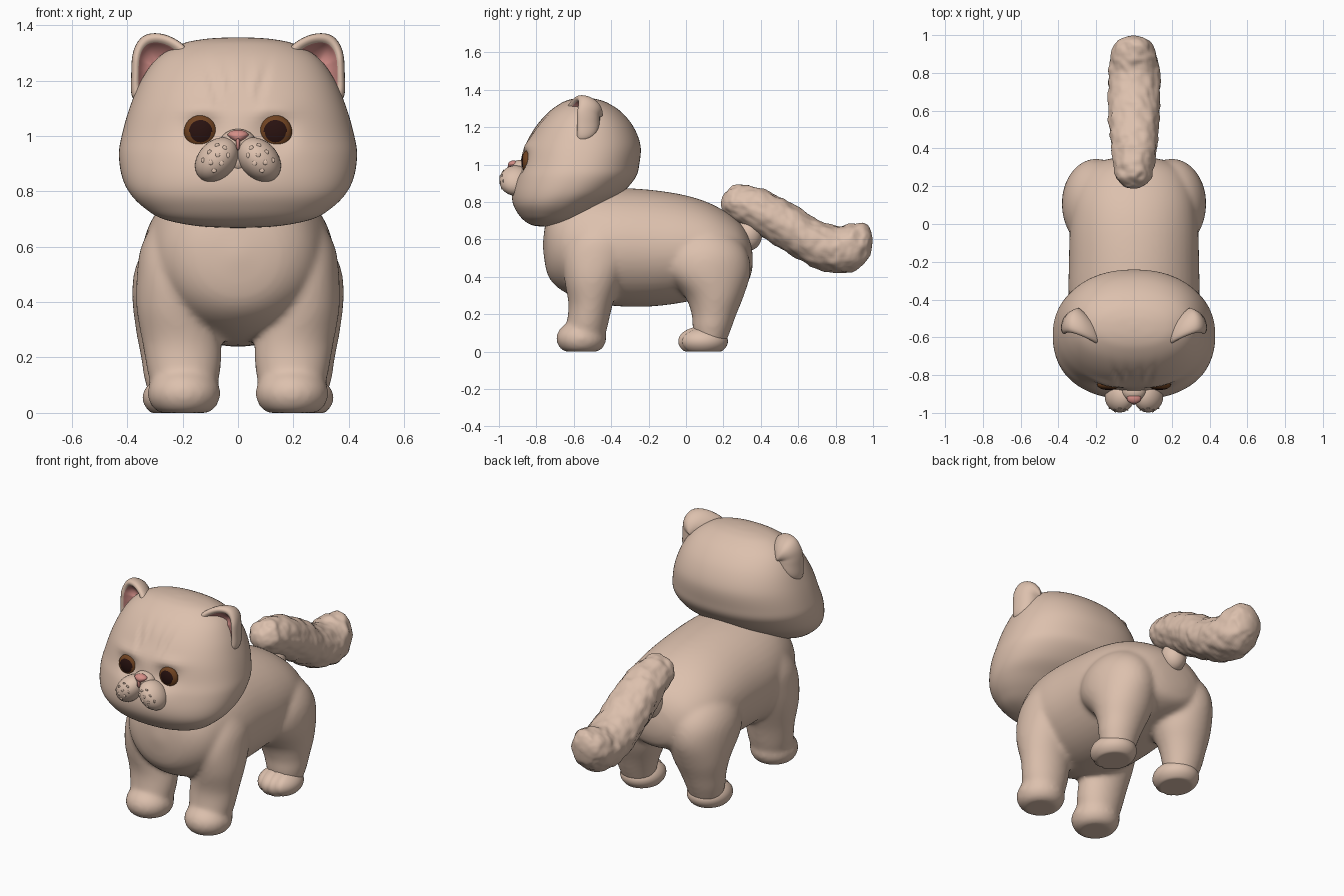
import bpy, bmesh, math
from mathutils import Matrix, Vector, noise

if "Cube" in bpy.data.objects:
    bpy.data.objects.remove(bpy.data.objects["Cube"])


def material(name, rgb):
    m = bpy.data.materials.new(name)
    m.diffuse_color = (*rgb, 1)
    m.use_nodes = True
    m.node_tree.nodes["Principled BSDF"].inputs["Base Color"].default_value = m.diffuse_color
    return m


FUR = material("beige_fur", (0.72, 0.53, 0.42))
PINK = material("ear_pink", (0.58, 0.24, 0.22))
NOSE = material("nose_pink", (0.66, 0.27, 0.24))
IRIS = material("iris_brown", (0.16, 0.055, 0.015))
PUPIL = material("pupil_dark", (0.022, 0.006, 0.005))


def finish(name, bm, mats=(FUR,), mirror=False):
    bmesh.ops.recalc_face_normals(bm, faces=bm.faces)
    for f in bm.faces:
        f.smooth = True
    me = bpy.data.meshes.new(name)
    bm.to_mesh(me)
    bm.free()
    for m in mats:
        me.materials.append(m)
    ob = bpy.data.objects.new(name, me)
    bpy.context.collection.objects.link(ob)
    if mirror:
        ob.modifiers.new("mirror", 'MIRROR').use_mirror_merge = False
    return ob


def spline(rows, k):
    """Catmull-Rom through parameter rows."""
    out = []
    for i in range(len(rows) - 1):
        p = [rows[max(0, min(len(rows) - 1, i + j))] for j in (-1, 0, 1, 2)]
        for s in range(k):
            t = s / k
            out.append([0.5 * (2 * b + (c - a) * t + (2 * a - 5 * b + 4 * c - d) * t * t
                               + (3 * b - a - 3 * c + d) * t ** 3) for a, b, c, d in zip(*p)])
    return out + [list(rows[-1])]


def skin(bm, rings):
    """Closed surface through rings of equal point count."""
    vs = [[bm.verts.new(p) for p in r] for r in rings]
    n = len(vs[0])
    for a, b in zip(vs, vs[1:]):
        for i in range(n):
            bm.faces.new((a[i], a[(i + 1) % n], b[(i + 1) % n], b[i]))
    bm.faces.new(vs[0])
    bm.faces.new(vs[-1])


def loft(bm, rows, axis='z', n=48, k=4, power=2.0, sx=1):
    """Rows are centre x, y, z and two half sizes across the axis."""
    rings = []
    for x, y, z, a, b in spline(rows, k):
        a, b, ring = max(a, .002), max(b, .002), []
        for i in range(n):
            t = 2 * math.pi * i / n
            c, s = [math.copysign(abs(q) ** (2 / power), q) for q in (math.cos(t), math.sin(t))]
            off = Vector((a * c, b * s, 0)) if axis == 'z' else Vector((a * c, 0, b * s))
            p = Vector((x, y, z)) + off
            ring.append(Vector((p.x * sx, p.y, p.z)))
        rings.append(ring)
    skin(bm, rings)


def ball(bm, centre, radii, turn=Matrix(), u=32, v=20):
    m = Matrix.Translation(centre) @ turn @ Matrix.Diagonal((*radii, 1))
    return bmesh.ops.create_uvsphere(bm, u_segments=u, v_segments=v, radius=1, matrix=m)['verts'], m


def paw(bm, c, r, depth):
    """Flat-soled ball with shallow toe grooves at the front."""
    for v in ball(bm, c, r, u=64, v=32)[0]:
        d = v.co - Vector(c)
        if d.y < 0:
            g = sum(math.exp(-((d.x - o) / .01) ** 2) for o in (-.055, 0, .055))
            v.co.y -= d.y * depth * g
            v.co.z -= max(d.z, 0) * depth * g * min(1, -d.y / .08)
        v.co.z = max(0, c[2] + (v.co.z - c[2]) * 1.08)


# body: torso, four legs and front paws fused into one smooth skin
bm = bmesh.new()
loft(bm, [(0, -.765, .57, .02, .02), (0, -.74, .57, .16, .16), (0, -.67, .57, .26, .24),
          (0, -.55, .57, .315, .295), (0, -.4, .56, .345, .315), (0, -.2, .553, .345, .313),
          (0, 0, .55, .338, .285), (0, .15, .543, .315, .24), (0, .27, .52, .26, .185),
          (0, .33, .5, .18, .13), (0, .352, .49, .09, .06), (0, .357, .49, .02, .02)], 'y')
for sx in (1, -1):
    loft(bm, [(.195, -.54, .05, .10, .095), (.195, -.53, .13, .128, .11), (.203, -.51, .25, .142, .118),
              (.232, -.5, .38, .135, .15), (.245, -.48, .5, .12, .175), (.235, -.46, .6, .115, .17),
              (.22, -.45, .7, .08, .12)], sx=sx)
    loft(bm, [(.225, .13, .04, .09, .08), (.225, .14, .13, .115, .105), (.218, .15, .2, .132, .12),
              (.207, .15, .3, .162, .16), (.2, .11, .42, .182, .235), (.2, .1, .52, .172, .232),
              (.19, .1, .6, .14, .18), (.18, .1, .66, .08, .09)], sx=sx)
    paw(bm, (.195 * sx, -.56, .07), (.132, .134, .09), 0)
body = finish("body", bm)
rm = body.modifiers.new("fuse", 'REMESH')
rm.mode, rm.voxel_size, rm.use_smooth_shade = 'VOXEL', 0.013, True
sm = body.modifiers.new("soften", 'SMOOTH')
sm.factor, sm.iterations = 0.5, 12

# hind paws with toes
bm = bmesh.new()
paw(bm, (.222, .09, .055), (.122, .134, .075), .07)
finish("hind_paws", bm, mirror=True)

# head: wide rounded-box rings, then eye hollows and forehead creases
HEAD = [(.668, -.76, -.73, .02), (.675, -.82, -.66, .15), (.7, -.865, -.59, .27), (.74, -.9, -.51, .338),
        (.79, -.925, -.43, .388), (.85, -.93, -.34, .418), (.93, -.915, -.27, .43), (1.0, -.89, -.25, .42),
        (1.1, -.862, -.243, .392), (1.2, -.805, -.28, .35), (1.28, -.735, -.345, .292),
        (1.33, -.665, -.42, .21), (1.35, -.61, -.48, .12), (1.356, -.56, -.53, .02)]
bm = bmesh.new()
loft(bm, [(0, (f + b) / 2, z, w, (b - f) / 2) for z, f, b, w in HEAD], n=128, k=6, power=2.2)
for v in bm.verts:
    x, y, z = abs(v.co.x), v.co.y, v.co.z
    if y < -.6:
        v.co.y += .03 * math.exp(-((x - .125) ** 2 + (z - 1.01) ** 2) / .004)
        v.co.y -= .014 * math.exp(-((x - .135) / .08) ** 2 - ((z - 1.095) / .03) ** 2)
        fade = math.exp(-((z - 1.17) / .07) ** 2)
        for line in (.018 + (z - 1.1) * .12, .06 + (z - 1.1) * .3):
            v.co.y += .015 * fade * math.exp(-((x - line) / .014) ** 2)
finish("head", bm)

# ears: rounded thick-rimmed shells with a pink hollow
bm = bmesh.new()
rim = spline([(.165, 1.24), (.185, 1.315), (.26, 1.362), (.335, 1.362), (.377, 1.31), (.387, 1.22),
              (.375, 1.12), (.26, 1.14), (.165, 1.24)], 5)[:-1]
shell = [(.03, .13), (.4, .12), (.75, .09), (.95, .045), (1, .008), (.95, -.014), (.82, -.02),
         (.7, -.008), (.63, .008), (.4, .035), (.03, .045)]
skin(bm, [[(.29 + (x - .29) * s, -.635 + (.29 + (x - .29) * s - .17) * .35 + d + max(0, z - 1.28) * .25,
            1.25 + (z - 1.245) * s) for x, z in rim] for s, d in shell])
for i, f in enumerate(bm.faces):
    f.material_index = int(7 * len(rim) <= i < 10 * len(rim) or i == len(bm.faces) - 1)
finish("ears", bm, (FUR, PINK), True).modifiers.new("round", 'SUBSURF').levels = 1

# eyes: flattened domes, dark centre inside a brown ring
bm = bmesh.new()
EYE = Vector((.135, -.85, 1.015))
ball(bm, EYE, (.06, .06, .029), Matrix.Rotation(math.pi / 2, 4, 'X'), 40, 32)
for f in bm.faces:
    d = f.calc_center_median() - EYE
    f.material_index = int(math.hypot(d.x, d.z - .003) < .04)
finish("eyes", bm, (IRIS, PUPIL), True)

# muzzle: two slanted pads with small whisker bumps
bm = bmesh.new()
_, pad = ball(bm, (.076, -.912, .914), (.068, .086, .09), Matrix.Rotation(-.75, 4, 'Y'))
for i in range(3):
    for j in range(3):
        a, b = -.3 + i * .45, -.4 + j * .42 + (i % 2) * .15
        p = pad @ Vector((math.sin(a) * math.cos(b), -math.cos(a) * math.cos(b), math.sin(b)))
        ball(bm, p, (.009, .0025, .009), u=10, v=8)
finish("muzzle_pads", bm, mirror=True)

# bridge of the nose, running down between the pads
bm = bmesh.new()
ball(bm, (0, -.885, .975), (.065, .055, .05))
ball(bm, (0, -.9, .91), (.04, .035, .04))
finish("nose_bridge", bm)

# nose: wide at the top, tapering to the lip line
bm = bmesh.new()
verts, _ = ball(bm, (0, -.922, .998), (.04, .03, .024))
for v in verts:
    v.co.x *= max(.3, 1 + (v.co.z - 1.005) * 20) if v.co.z < 1.005 else 1
ball(bm, (0, -.94, .972), (.008, .018, .024))
finish("nose", bm, (NOSE,))

# tail: bumpy fluffy tube on a small base
bm = bmesh.new()
TAIL = [(.187, .79, .01, .01), (.2, .792, .05, .045), (.24, .795, .088, .085), (.3, .785, .104, .105),
        (.4, .745, .12, .125), (.5, .692, .13, .137), (.6, .633, .135, .137), (.7, .575, .137, .131),
        (.8, .547, .136, .124), (.88, .553, .125, .128), (.95, .575, .097, .108),
        (.985, .585, .055, .065), (.997, .59, .01, .01)]
loft(bm, [(0, y, z, a, b) for y, z, a, b in TAIL], 'y', n=64, k=8)
for v in bm.verts:
    q = v.co.copy()
    bump = noise.noise(q * 17) * .010 + noise.noise(q * 34) * .005
    mid = min(TAIL, key=lambda r: abs(r[0] - q.y))[1]
    v.co += Vector((q.x, 0, q.z - mid)).normalized() * bump
finish("tail", bm)
bm = bmesh.new()
ball(bm, (0, .335, .625), (.07, .072, .085))
finish("tail_base", bm)
